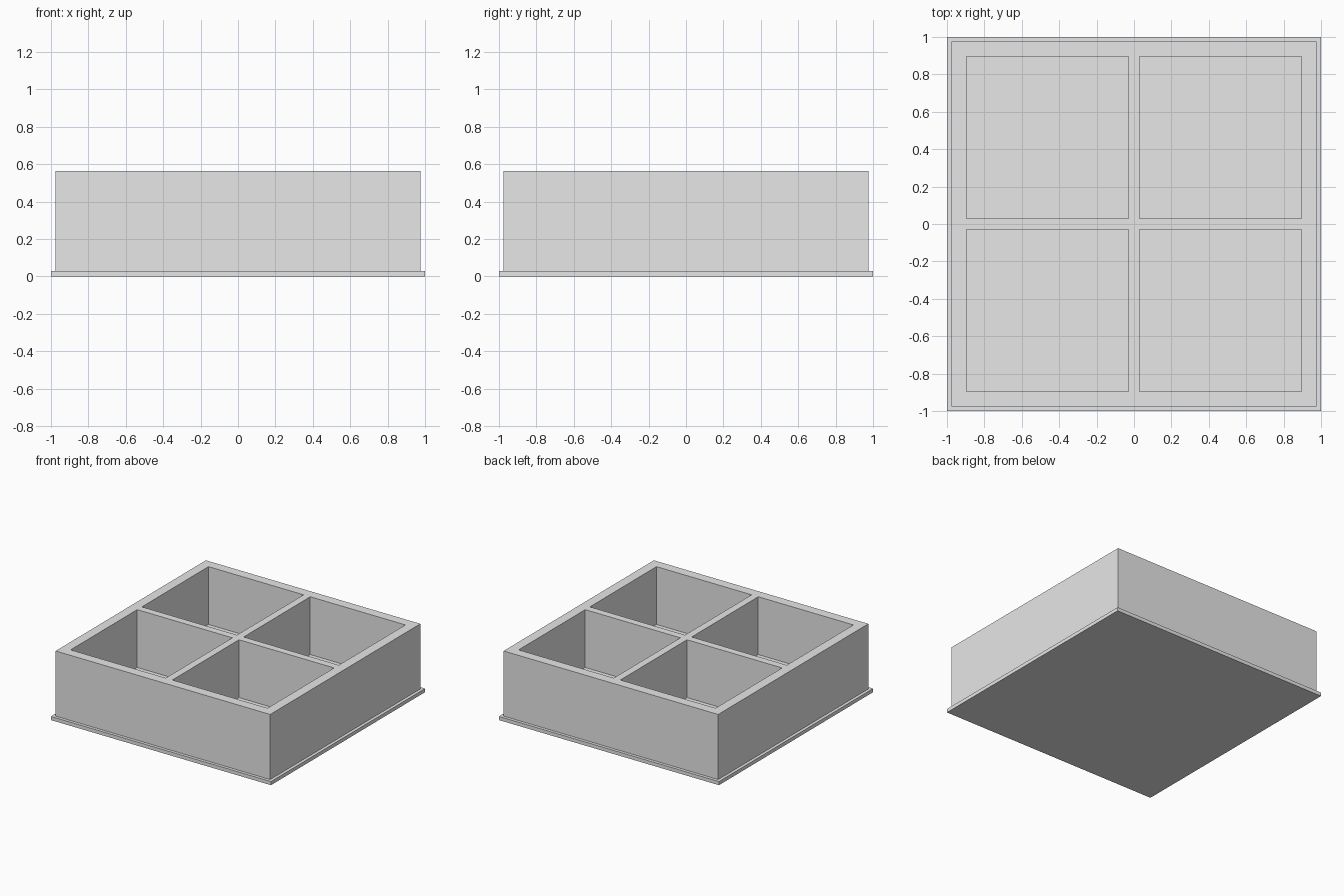
import bpy
import bmesh

default = bpy.data.objects.get("Cube")
if default:
    bpy.data.objects.remove(default, do_unlink=True)

grey = bpy.data.materials.new("light_grey")
grey.use_nodes = True
colour = (0.8, 0.8, 0.8, 1)
grey.diffuse_color = colour
grey.node_tree.nodes["Principled BSDF"].inputs["Base Color"].default_value = colour

PLATE_TOP, FLOOR, TOP = 0.03, 0.09, 0.565
OUTER, INNER, DIVIDER = 0.975, 0.895, 0.03


def add_object(name, bm):
    bmesh.ops.recalc_face_normals(bm, faces=bm.faces)
    mesh = bpy.data.meshes.new(name)
    bm.to_mesh(mesh)
    bm.free()
    mesh.materials.append(grey)
    obj = bpy.data.objects.new(name, mesh)
    bpy.context.collection.objects.link(obj)
    return obj


# Thin base plate, slightly wider than the tray
bm = bmesh.new()
bmesh.ops.create_cube(bm, size=1)
bmesh.ops.scale(bm, verts=bm.verts, vec=(2, 2, PLATE_TOP))
bmesh.ops.translate(bm, verts=bm.verts, vec=(0, 0, PLATE_TOP / 2))
add_object("base_plate", bm)

# Tray body: a grid of top faces with four cells pushed down to the floor
bm = bmesh.new()
lines = [-OUTER, -INNER, -DIVIDER, DIVIDER, INNER, OUTER]
grid = [[bm.verts.new((x, y, TOP)) for y in lines] for x in lines]
cells = []
for i in range(5):
    for j in range(5):
        face = bm.faces.new((grid[i][j], grid[i + 1][j],
                             grid[i + 1][j + 1], grid[i][j + 1]))
        if i in (1, 3) and j in (1, 3):
            cells.append(face)

# Outer walls drop from the rim to the base plate
rim = [e for e in bm.edges if e.is_boundary]
walls = bmesh.ops.extrude_edge_only(bm, edges=rim)
for v in walls["geom"]:
    if isinstance(v, bmesh.types.BMVert):
        v.co.z = PLATE_TOP

# Compartments sink below the rim
for face in cells:
    sunk = bmesh.ops.extrude_discrete_faces(bm, faces=[face])["faces"][0]
    top_loop = [v.co.copy() for v in sunk.verts]
    for v in sunk.verts:
        v.co.z = FLOOR
    low = list(sunk.verts)
    high = [bm.verts.new(co) for co in top_loop]
    for k in range(4):
        n = (k + 1) % 4
        bm.faces.new((high[k], high[n], low[n], low[k]))
bmesh.ops.remove_doubles(bm, verts=bm.verts, dist=0.0001)

# Close the underside and merge the flat rim pieces
bmesh.ops.holes_fill(bm, edges=[e for e in bm.edges if e.is_boundary], sides=0)
bmesh.ops.dissolve_limit(bm, angle_limit=0.01, verts=bm.verts, edges=bm.edges)
add_object("compartment_tray", bm)
